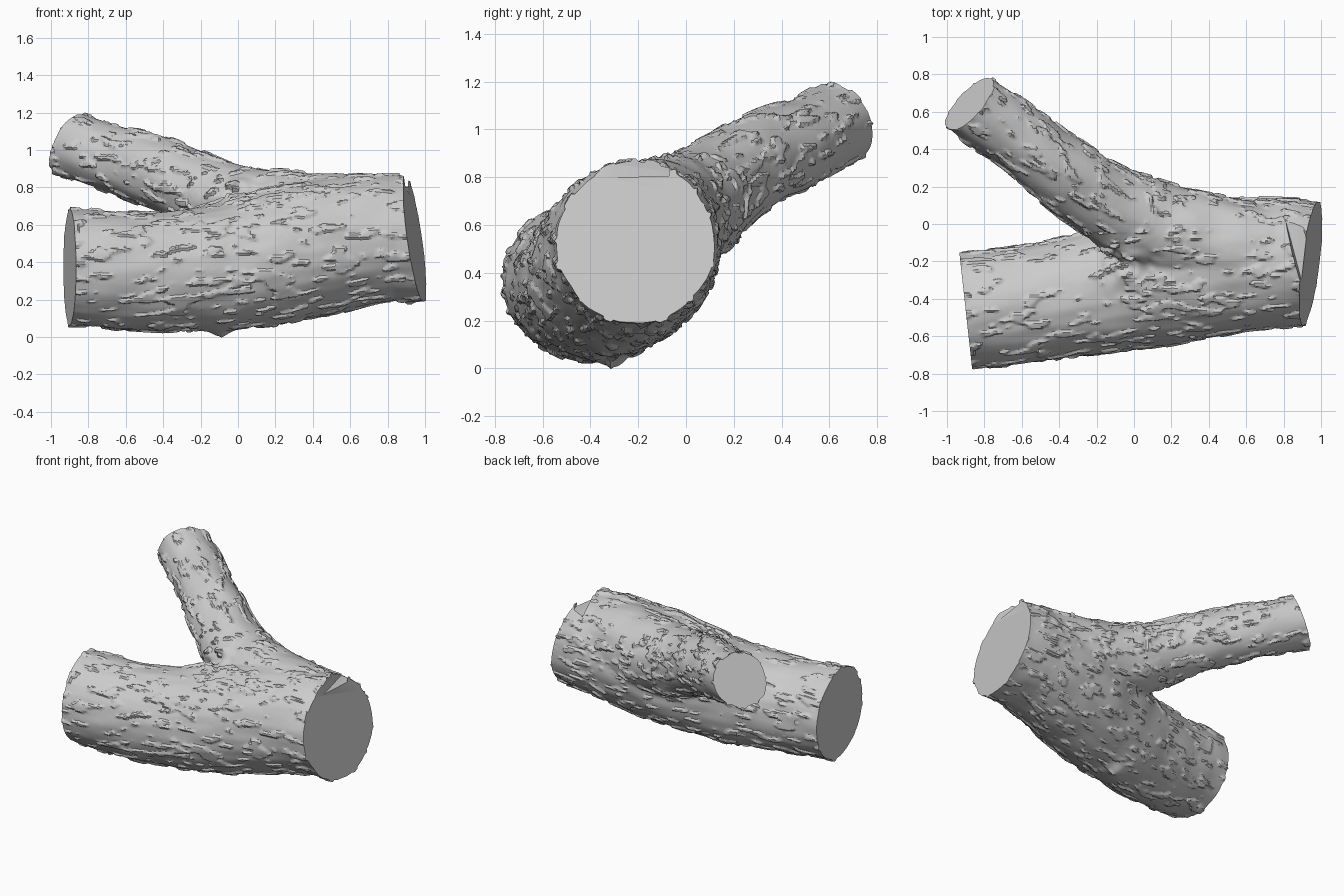
import bpy, bmesh, math
from mathutils import Vector, noise

if "Cube" in bpy.data.objects:
    bpy.data.objects.remove(bpy.data.objects["Cube"])

wood = bpy.data.materials.new("pale grey wood")
wood.use_nodes = True
wood.diffuse_color = (0.6, 0.6, 0.6, 1)
wood.node_tree.nodes["Principled BSDF"].inputs["Base Color"].default_value = (0.6, 0.6, 0.6, 1)


def activate(ob):
    bpy.ops.object.select_all(action='DESELECT')
    ob.select_set(True)
    bpy.context.view_layer.objects.active = ob


def limb(name, points):
    """Solid tapering tube through (x, y, z, radius) points."""
    curve = bpy.data.curves.new(name, 'CURVE')
    curve.dimensions = '3D'
    curve.fill_mode = 'FULL'
    curve.bevel_depth = 1
    curve.bevel_resolution = 12
    curve.use_fill_caps = True
    spline = curve.splines.new('BEZIER')
    spline.radius_interpolation = 'CARDINAL'
    spline.bezier_points.add(len(points) - 1)
    for bp, (x, y, z, r) in zip(spline.bezier_points, points):
        bp.co, bp.radius = (x, y, z), r
        bp.handle_left_type = bp.handle_right_type = 'AUTO'
    ob = bpy.data.objects.new(name, curve)
    bpy.context.collection.objects.link(ob)
    activate(ob)
    bpy.ops.object.convert(target='MESH')
    return bpy.context.object


def apply_modifier(ob, kind, **settings):
    mod = ob.modifiers.new(kind.title(), kind)
    for key, value in settings.items():
        setattr(mod, key, value)
    activate(ob)
    bpy.ops.object.modifier_apply(modifier=mod.name)


# Trunk and side branch, left over-long so the ends can be sawn off
log = limb("forked_log", [
    (-1.1, -.48, .38, .313), (-.9, -.46, .373, .312), (-.5, -.415, .352, .32),
    (-.1, -.345, .375, .34), (.2, -.28, .43, .363), (.5, -.225, .49, .362),
    (.8, -.205, .53, .345), (.95, -.21, .52, .335), (1.15, -.21, .52, .335)])
branch = limb("branch", [
    (-1.1, .79, 1.1, .18), (-.88, .64, 1.025, .18), (-.6, .445, .935, .187),
    (-.4, .29, .865, .197), (-.2, .15, .775, .21), (.05, .015, .67, .238),
    (.35, -.085, .63, .255), (.7, -.16, .605, .265)])
apply_modifier(log, 'BOOLEAN', operation='UNION', object=branch)
bpy.data.objects.remove(branch)
apply_modifier(log, 'REMESH', mode='VOXEL', voxel_size=.012)
apply_modifier(log, 'SMOOTH', iterations=14)

bm = bmesh.new()
bm.from_mesh(log.data)
bm.normal_update()

# Bark: broad waves plus thin raised flakes that run along the grain
trunk_grain = Vector((1, .12, .1)).normalized()
branch_grain = Vector((-.8, .53, .27)).normalized()
torn_fork = Vector((-.03, -.2, .73))
knot = Vector((-.1, -.3, .03))
moves = []
for v in bm.verts:
    p = v.co
    on_branch = p.x < .1 and p.y > -.05 and p.z > .55
    grain = branch_grain if on_branch else trunk_grain
    q = p - grain * p.dot(grain) * .65
    flake = noise.noise(q * 21) + .5 * noise.noise(q * 45)
    step = min(max((flake - .2) * 7, 0), 1)
    torn = math.exp(-((p - torn_fork).length / .15) ** 2)
    push = .012 * noise.noise(p * 5) + .005 * noise.noise(q * 12) + .012 * step - .003
    push += torn * (.015 + .03 * noise.noise(p * 16) + .012 * step)
    push += .035 * math.exp(-((p - knot).length / .05) ** 2)
    moves.append((v, v.normal * push))
for v, move in moves:
    v.co += move


# Flat sawn ends
def saw(inside, point, normal):
    faces = [f for f in bm.faces if inside(f.calc_center_median())]
    verts = {v for f in faces for v in f.verts}
    edges = {e for f in faces for e in f.edges}
    cut = bmesh.ops.bisect_plane(bm, geom=list(verts) + list(edges) + faces,
                                 plane_co=point, plane_no=normal, clear_outer=True)
    rim = [e for e in cut["geom_cut"] if isinstance(e, bmesh.types.BMEdge)]
    bmesh.ops.triangle_fill(bm, edges=rim, use_beauty=True, normal=normal)


saw(lambda c: c.x > .6, (.945, -.2, .53), (1, -.12, .14))
saw(lambda c: c.x < -.6 and c.y < .05, (-.9, -.46, .38), (-1, -.11, 0))
saw(lambda c: c.x < -.5 and c.y > .15, (-.88, .64, 1.025), (-.7, .6, .36))
bmesh.ops.recalc_face_normals(bm, faces=bm.faces)
bm.to_mesh(log.data)
bm.free()

# Axe notch across the top, just behind the thick end
bpy.ops.mesh.primitive_cube_add(size=1, location=(.875, -.1, .875))
notch = bpy.context.object
notch.name = "notch_cutter"
notch.scale = (.085, .75, .15)
notch.rotation_euler = (-.02, math.radians(-8), math.radians(15))
notch.hide_render = True
apply_modifier(log, 'BOOLEAN', operation='DIFFERENCE', object=notch)
bpy.data.objects.remove(notch)

log.data.materials.clear()
log.data.materials.append(wood)
for poly in log.data.polygons:
    poly.material_index = 0
activate(log)
bpy.ops.object.shade_smooth_by_angle(angle=math.radians(32))
